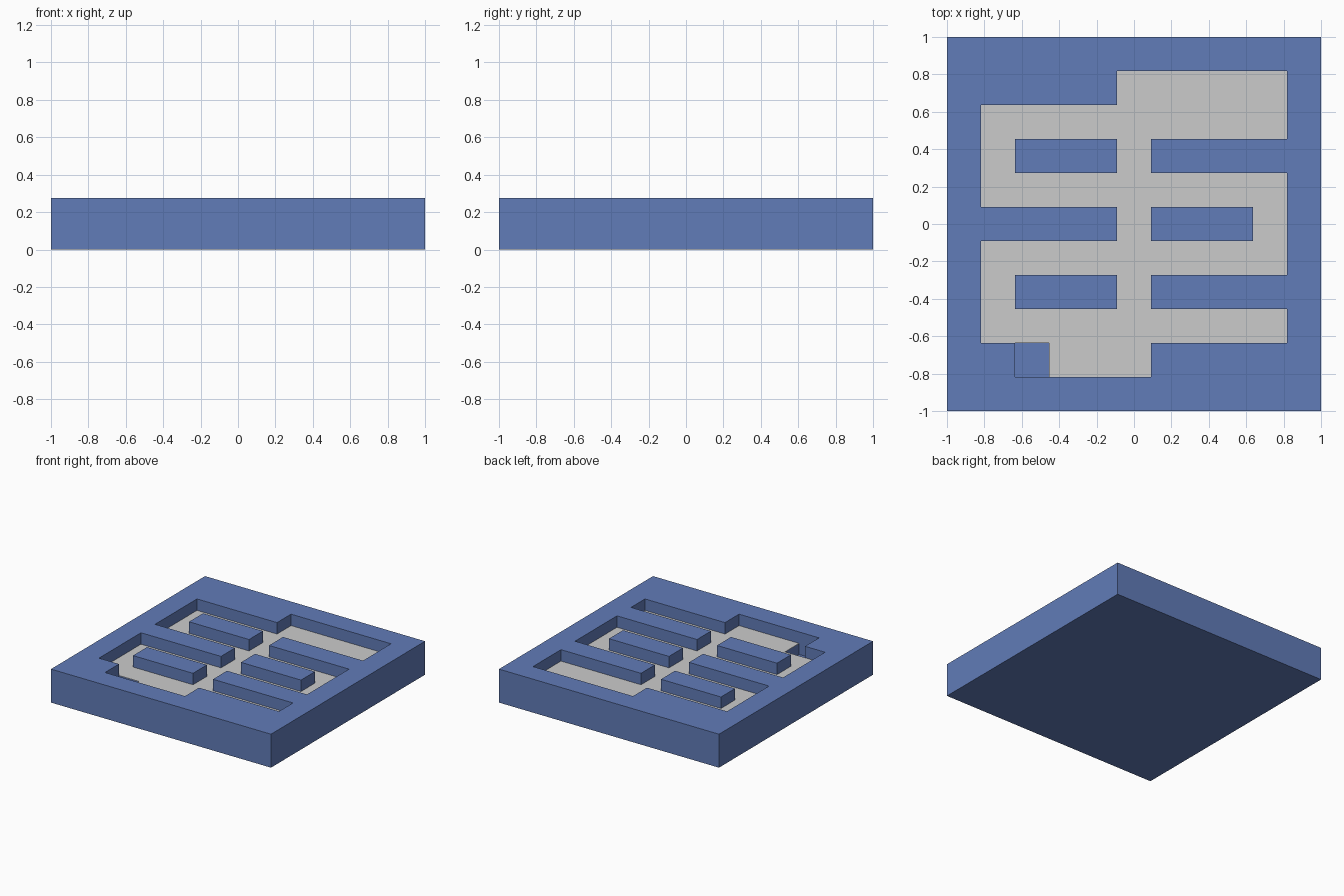
import bpy, bmesh

if "Cube" in bpy.data.objects:
    bpy.data.objects.remove(bpy.data.objects["Cube"])

N = 11
CELL = 2.0 / N
# Maze plan, back row first: # wall, . path, o sunken pit
PLAN = [
    "###########",
    "#####.....#",
    "#.........#",
    "#.###.#####",
    "#.........#",
    "#####.###.#",
    "#.........#",
    "#.###.#####",
    "#.........#",
    "##o...#####",
    "###########",
]
PIT_Z, BED_Z, FLOOR_Z, TOP_Z = 0.09, 0.178, 0.181, 0.275


def cell_solid(name, levels, filled, color=None):
    """Closed mesh from the outer faces of all filled(row, col, layer) blocks."""
    layers = len(levels) - 1

    def has(c, r, k):
        return 0 <= c < N and 0 <= r < N and 0 <= k < layers and filled(PLAN[r][c], k)

    bm = bmesh.new()
    for r in range(N):
        for c in range(N):
            for k in range(layers):
                if not has(c, r, k):
                    continue
                x0, y1 = -1 + c * CELL, 1 - r * CELL
                x1, y0 = x0 + CELL, y1 - CELL
                z0, z1 = levels[k], levels[k + 1]
                sides = [
                    ((1, 0, 0), [(x1, y0, z0), (x1, y1, z0), (x1, y1, z1), (x1, y0, z1)]),
                    ((-1, 0, 0), [(x0, y1, z0), (x0, y0, z0), (x0, y0, z1), (x0, y1, z1)]),
                    ((0, -1, 0), [(x1, y1, z0), (x0, y1, z0), (x0, y1, z1), (x1, y1, z1)]),
                    ((0, 1, 0), [(x0, y0, z0), (x1, y0, z0), (x1, y0, z1), (x0, y0, z1)]),
                    ((0, 0, 1), [(x0, y0, z1), (x1, y0, z1), (x1, y1, z1), (x0, y1, z1)]),
                    ((0, 0, -1), [(x0, y1, z0), (x1, y1, z0), (x1, y0, z0), (x0, y0, z0)]),
                ]
                for (dc, dr, dk), quad in sides:
                    if not has(c + dc, r + dr, k + dk):
                        bm.faces.new([bm.verts.new(p) for p in quad])
    bmesh.ops.remove_doubles(bm, verts=bm.verts, dist=1e-4)
    # merge coplanar cells into large flat faces
    bmesh.ops.dissolve_limit(bm, angle_limit=0.01, verts=bm.verts, edges=bm.edges)
    mesh = bpy.data.meshes.new(name)
    bm.to_mesh(mesh)
    bm.free()
    if color:
        mat = bpy.data.materials.new(name + "_blue")
        mat.diffuse_color = color
        mat.use_nodes = True
        mat.node_tree.nodes["Principled BSDF"].inputs["Base Color"].default_value = mat.diffuse_color
        mesh.materials.append(mat)
    obj = bpy.data.objects.new(name, mesh)
    bpy.context.collection.objects.link(obj)
    return obj


# Blue board: base, path bed and raised walls, with the pit sunk in the bed
HEIGHT = {"o": 1, ".": 2, "#": 3}
cell_solid("maze_board", [0, PIT_Z, BED_Z, TOP_Z],
           lambda ch, k: k < HEIGHT[ch], (0.12, 0.2, 0.48, 1))

# Grey sheet lining the path
cell_solid("path_floor", [BED_Z, FLOOR_Z], lambda ch, k: ch == ".")
